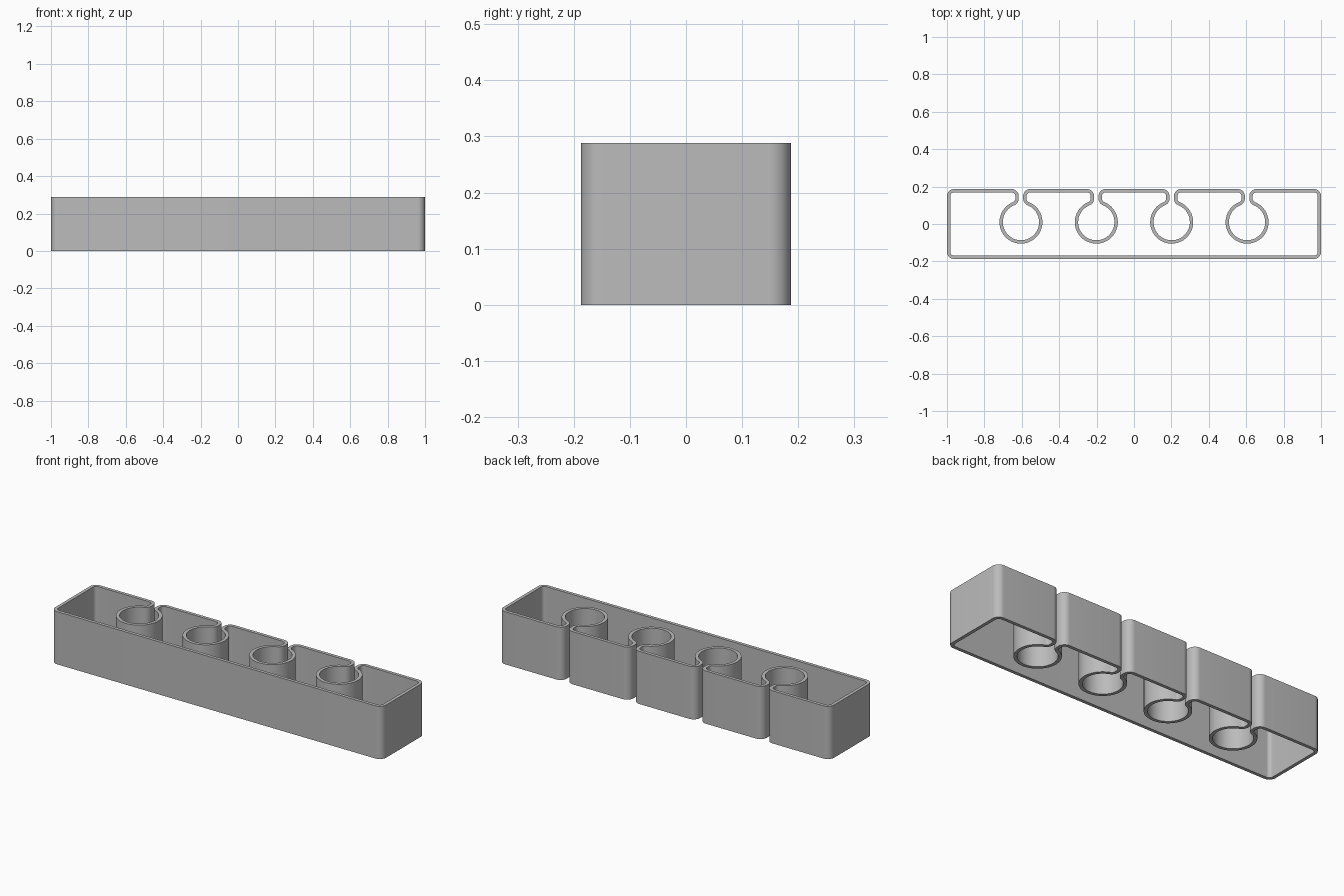
import bpy, bmesh
from math import sin, cos, pi, sqrt, atan2, radians, ceil

if "Cube" in bpy.data.objects:
    bpy.data.objects.remove(bpy.data.objects["Cube"])

HALF_X, HALF_Y, HEIGHT = 1.0, 0.187, 0.288
WALL = 0.018                    # wall thickness
BEND = 0.038 - WALL / 2         # centreline radius of corners and lips
RING = 0.115 - WALL / 2         # centreline radius of the round sockets
RING_Y = 0.01
GAP = 0.012                     # half width of each slot
SPACING = 0.403

path = []                       # centreline points with outward normals


def arc(cx, cy, r, start, end):
    """Add an arc; a clockwise one has its outward side at its centre."""
    steps = max(3, ceil(abs(end - start) / radians(7.5)))
    side = 1 if end > start else -1
    for i in range(steps + 1):
        a = start + (end - start) * i / steps
        path.append((cx + r * cos(a), cy + r * sin(a), side * cos(a), side * sin(a)))


def socket(cx):
    """Right lip, round socket, left lip."""
    dx = GAP + WALL / 2 + BEND
    low_y = RING_Y + sqrt((RING + BEND) ** 2 - dx ** 2)
    tilt = atan2(low_y - RING_Y, dx)
    arc(cx + dx, corner_y, BEND, pi / 2, pi)
    arc(cx + dx, low_y, BEND, pi, pi + tilt)
    arc(cx, RING_Y, RING, tilt, -pi - tilt)
    arc(cx - dx, low_y, BEND, -tilt, 0)
    arc(cx - dx, corner_y, BEND, 0, pi / 2)


# One continuous wall running round the box and through every socket
corner_x = HALF_X - WALL / 2 - BEND
corner_y = HALF_Y - WALL / 2 - BEND
arc(-corner_x, -corner_y, BEND, pi, 1.5 * pi)
arc(corner_x, -corner_y, BEND, 1.5 * pi, 2 * pi)
arc(corner_x, corner_y, BEND, 0, pi / 2)
for k in (1.5, 0.5, -0.5, -1.5):
    socket(k * SPACING)
arc(-corner_x, corner_y, BEND, pi / 2, pi)

# Sweep the rectangular wall section along the path
bm = bmesh.new()
section = ((WALL / 2, 0), (WALL / 2, HEIGHT), (-WALL / 2, HEIGHT), (-WALL / 2, 0))
rows = [[bm.verts.new((x + nx * o, y + ny * o, z)) for o, z in section]
        for x, y, nx, ny in path]
for i, row in enumerate(rows):
    prev = rows[i - 1]
    for j in range(4):
        bm.faces.new((prev[j - 1], row[j - 1], row[j], prev[j]))
bmesh.ops.remove_doubles(bm, verts=bm.verts, dist=0.0001)
bmesh.ops.recalc_face_normals(bm, faces=bm.faces)

mesh = bpy.data.meshes.new("holder_wall")
bm.to_mesh(mesh)
bm.free()
holder = bpy.data.objects.new("holder_wall", mesh)
bpy.context.collection.objects.link(holder)

# Plain grey material
grey = bpy.data.materials.new("grey")
grey.use_nodes = True
colour = (0.5, 0.5, 0.5, 1)
grey.diffuse_color = colour
grey.node_tree.nodes["Principled BSDF"].inputs["Base Color"].default_value = colour
mesh.materials.append(grey)

bpy.context.view_layer.objects.active = holder
holder.select_set(True)
bpy.ops.object.shade_smooth_by_angle(angle=radians(30))
